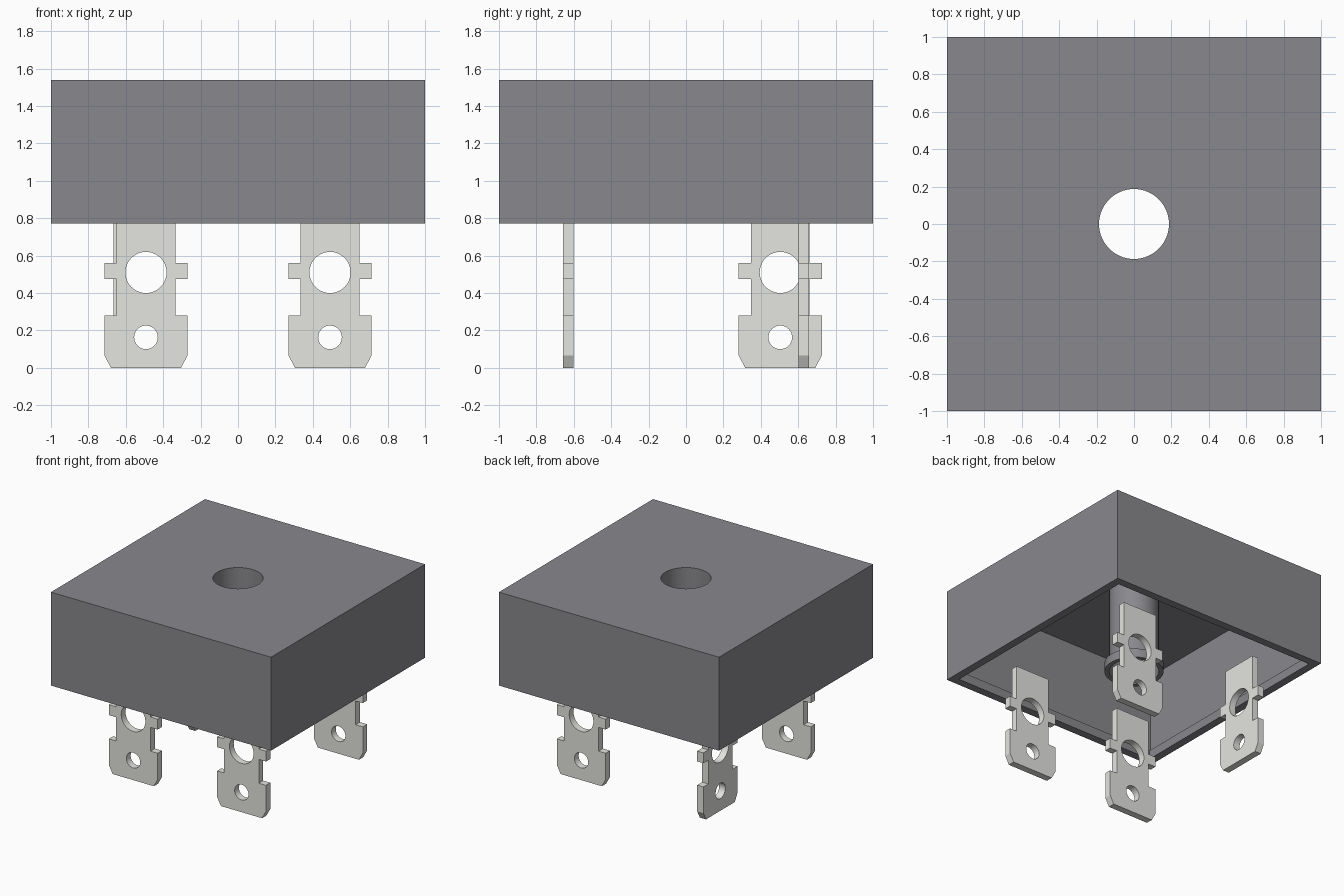
import bpy
import bmesh
from math import pi, cos, sin

cube = bpy.data.objects.get("Cube")
if cube:
    bpy.data.objects.remove(cube, do_unlink=True)


def make_material(name, rgb):
    mat = bpy.data.materials.new(name)
    mat.use_nodes = True
    mat.diffuse_color = (*rgb, 1)
    mat.node_tree.nodes["Principled BSDF"].inputs["Base Color"].default_value = (*rgb, 1)
    return mat


grey = make_material("dark grey plastic", (0.25, 0.25, 0.27))
metal = make_material("pale metal", (0.78, 0.78, 0.75))

BOTTOM, TOP, RECESS = 0.772, 1.54, 0.845


def box(name, half, z0, z1):
    bpy.ops.mesh.primitive_cube_add(size=2, location=(0, 0, (z0 + z1) / 2))
    ob = bpy.context.object
    ob.name = name
    ob.scale = (half, half, (z1 - z0) / 2)
    bpy.ops.object.transform_apply(location=True, rotation=False, scale=True)
    return ob


def cylinder(name, radius, z0, z1):
    bpy.ops.mesh.primitive_cylinder_add(vertices=64, radius=radius, depth=z1 - z0,
                                        location=(0, 0, (z0 + z1) / 2))
    ob = bpy.context.object
    ob.name = name
    return ob


def combine(target, tool, operation):
    mod = target.modifiers.new("combine", 'BOOLEAN')
    mod.operation = operation
    mod.solver = 'EXACT'
    mod.object = tool
    bpy.context.view_layer.objects.active = target
    bpy.ops.object.modifier_apply(modifier=mod.name)
    bpy.data.objects.remove(tool, do_unlink=True)


def smooth(ob):
    bpy.ops.object.select_all(action='DESELECT')
    ob.select_set(True)
    bpy.context.view_layer.objects.active = ob
    bpy.ops.object.shade_smooth_by_angle(angle=pi / 10)


# Case: block with a recess below, a collar and a bolt hole through the middle
case = box("case", 1, BOTTOM, TOP)
combine(case, box("recess", 0.935, BOTTOM - 0.1, RECESS), 'DIFFERENCE')
combine(case, cylinder("collar", 0.222, BOTTOM, RECESS + 0.1), 'UNION')
combine(case, cylinder("bolt_hole", 0.187, BOTTOM - 0.1, TOP + 0.1), 'DIFFERENCE')

# Open the recess floor so the case is a thin hollow shell
bm = bmesh.new()
bm.from_mesh(case.data)
floor = [f for f in bm.faces
         if f.normal.z < -0.9 and abs(f.calc_center_median().z - RECESS) < 0.01]
bmesh.ops.delete(bm, geom=floor, context='FACES')
bm.to_mesh(case.data)
bm.free()
case.data.materials.clear()
case.data.materials.append(grey)
smooth(case)

# Half outline of a terminal blade: chamfered foot, neck, side tab, neck
WIDE, NECK, THICK = 0.222, 0.157, 0.056
half = [(0.187, 0), (WIDE, 0.065), (WIDE, 0.28), (NECK, 0.28), (NECK, 0.475),
        (WIDE, 0.475), (WIDE, 0.56), (NECK, 0.56), (NECK, RECESS)]
outline = half + [(-x, z) for x, z in reversed(half)]


def circle(z, r, n=40):
    return [(r * cos(2 * pi * i / n), z + r * sin(2 * pi * i / n)) for i in range(n)]


def terminal(name, x, y, turn):
    curve = bpy.data.curves.new(name, 'CURVE')
    curve.dimensions = '2D'
    curve.fill_mode = 'BOTH'
    curve.extrude = THICK / 2
    for points in (outline, circle(0.51, 0.11), circle(0.163, 0.063)):
        spline = curve.splines.new('POLY')
        spline.points.add(len(points) - 1)
        for p, (u, v) in zip(spline.points, points):
            p.co = (u, v, 0, 1)
        spline.use_cyclic_u = True
    ob = bpy.data.objects.new(name, curve)
    bpy.context.collection.objects.link(ob)
    ob.location = (x, y, 0)
    ob.rotation_euler = (pi / 2, 0, turn)
    bpy.ops.object.select_all(action='DESELECT')
    ob.select_set(True)
    bpy.context.view_layer.objects.active = ob
    bpy.ops.object.convert(target='MESH')
    ob = bpy.context.object
    # Weld caps to sides
    weld = ob.modifiers.new("weld", 'WELD')
    weld.merge_threshold = 0.0005
    bpy.ops.object.modifier_apply(modifier=weld.name)
    ob.data.materials.clear()
    ob.data.materials.append(metal)
    smooth(ob)


# Four terminals; one is turned a quarter to mark its polarity
terminal("front_right_terminal", -0.492, -0.629, 0)
terminal("front_left_terminal", 0.492, -0.629, 0)
terminal("back_left_terminal", 0.492, 0.629, 0)
terminal("back_right_terminal", -0.638, 0.504, pi / 2)
